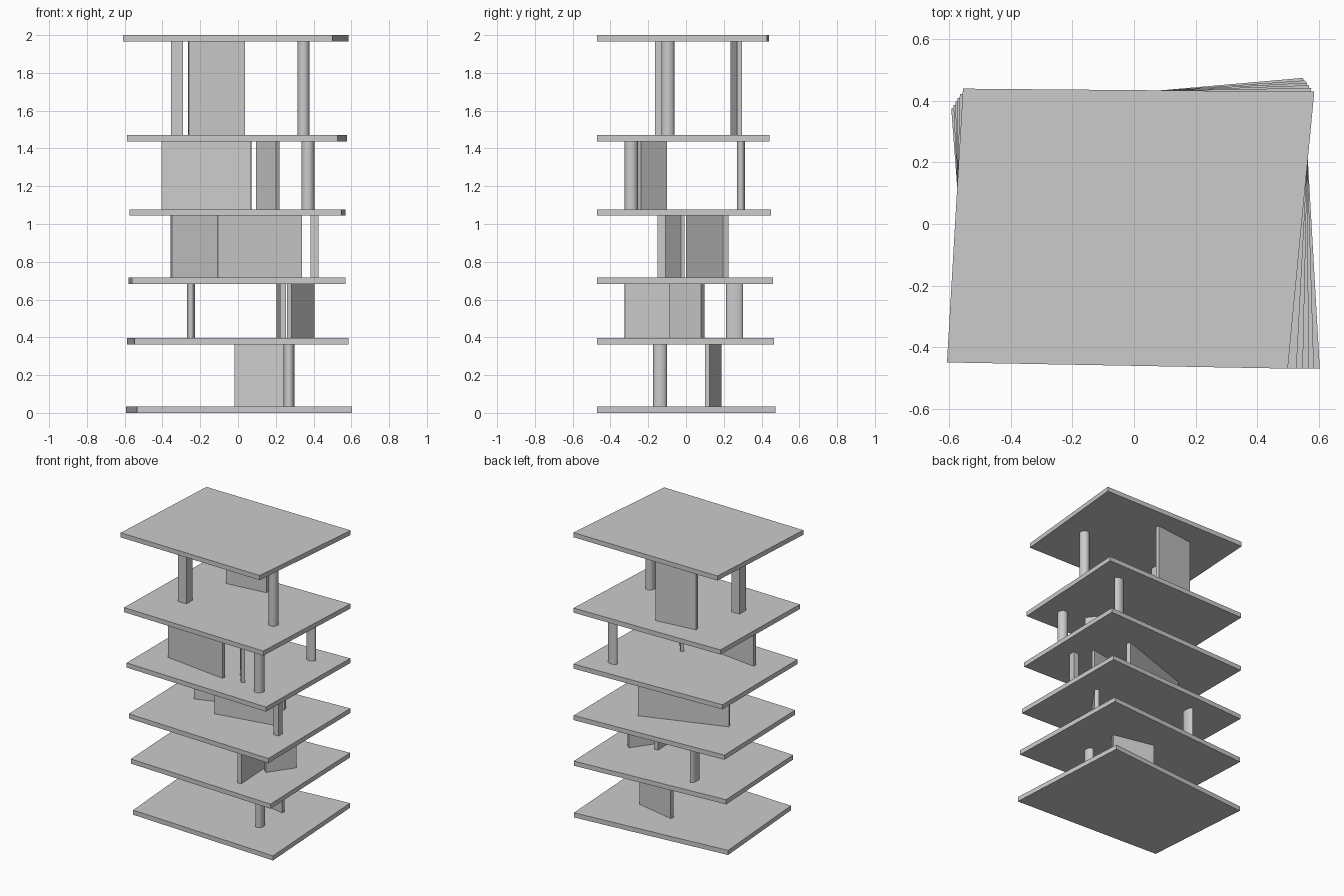
import bpy
import bmesh
import math
from mathutils import Vector

default_cube = bpy.data.objects.get("Cube")
if default_cube:
    bpy.data.objects.remove(default_cube, do_unlink=True)

# One plain grey for the whole tower
grey = bpy.data.materials.new("light_grey")
grey.use_nodes = True
colour = (0.6, 0.6, 0.6, 1.0)
grey.diffuse_color = colour
grey.node_tree.nodes["Principled BSDF"].inputs["Base Color"].default_value = colour

SLAB = 0.033
FLOOR_TOPS = [SLAB, 0.396, 0.716, 1.077, 1.47, 2.0]


def prism(name, outline, bottom, top, smooth=False):
    """Extrude a flat counter-clockwise outline from bottom to top."""
    bm = bmesh.new()
    face = bm.faces.new([bm.verts.new((p[0], p[1], bottom)) for p in outline])
    raised = bmesh.ops.extrude_face_region(bm, geom=[face])["geom"]
    moved = [item for item in raised if isinstance(item, bmesh.types.BMVert)]
    bmesh.ops.translate(bm, vec=(0, 0, top - bottom), verts=moved)
    bmesh.ops.recalc_face_normals(bm, faces=bm.faces)
    mesh = bpy.data.meshes.new(name)
    bm.to_mesh(mesh)
    bm.free()
    mesh.materials.append(grey)
    part = bpy.data.objects.new(name, mesh)
    bpy.context.collection.objects.link(part)
    if smooth:
        bpy.ops.object.select_all(action="DESELECT")
        part.select_set(True)
        bpy.context.view_layer.objects.active = part
        bpy.ops.object.shade_smooth_by_angle(angle=math.radians(40))
    return part


def storey_span(storey):
    """Heights of the gap between one floor slab and the next."""
    return FLOOR_TOPS[storey], FLOOR_TOPS[storey + 1] - SLAB


def wall(name, storey, start, end, thickness=0.025):
    """Thin upright panel along a centre line."""
    a, b = Vector(start), Vector(end)
    along = (b - a).normalized()
    side = Vector((-along.y, along.x)) * thickness / 2
    prism(name, [a - side, b - side, b + side, a + side], *storey_span(storey))


def column(name, storey, centre, radius_x, radius_y, sides=32):
    """Upright column with an oval section."""
    angles = [math.tau * i / sides for i in range(sides)]
    outline = [(centre[0] + radius_x * math.cos(a),
                centre[1] + radius_y * math.sin(a)) for a in angles]
    prism(name, outline, *storey_span(storey), smooth=True)


def post(name, storey, centre, width, depth):
    """Upright rectangular post."""
    corners = [(-1, -1), (1, -1), (1, 1), (-1, 1)]
    outline = [(centre[0] + sx * width / 2, centre[1] + sy * depth / 2)
               for sx, sy in corners]
    prism(name, outline, *storey_span(storey))


# Floor slabs: the outline shifts steadily from the lowest to the highest
lowest = [(-0.535, -0.415), (0.604, -0.47), (0.55, 0.475), (-0.594, 0.375)]
highest = [(-0.608, -0.45), (0.5, -0.47), (0.586, 0.43), (-0.556, 0.44)]
for number, top in enumerate(FLOOR_TOPS):
    blend = (top - SLAB) / (FLOOR_TOPS[-1] - SLAB)
    outline = [Vector(a).lerp(Vector(b), blend) for a, b in zip(lowest, highest)]
    prism(f"floor_slab_{number}", outline, top - SLAB, top)

# Ground storey
column("ground_column", 0, (0.27, -0.137), 0.028, 0.037)
wall("ground_wall", 0, (-0.015, 0.177), (0.277, 0.113))

# Second storey
column("second_column", 1, (-0.249, 0.258), 0.021, 0.045)
wall("second_long_wall", 1, (0.238, -0.325), (0.22, 0.02), 0.03)
wall("second_short_wall", 1, (0.272, -0.082), (0.392, 0.088), 0.03)

# Third storey
post("third_post", 2, (0.405, -0.13), 0.042, 0.042)
wall("third_front_wall", 2, (-0.108, -0.1), (0.337, -0.017), 0.02)
wall("third_back_wall", 2, (-0.353, 0.014), (0.225, 0.211), 0.03)

# Fourth storey
column("fourth_front_column", 3, (0.37, -0.29), 0.034, 0.035)
column("fourth_back_column", 3, (0.372, 0.291), 0.034, 0.021)
wall("fourth_front_wall", 3, (-0.403, -0.199), (0.07, -0.259))
wall("fourth_side_wall", 3, (0.211, -0.247), (0.105, -0.108))

# Top storey
column("top_column", 4, (0.347, -0.095), 0.032, 0.035)
post("top_post", 4, (-0.323, -0.13), 0.065, 0.07)
wall("top_wall", 4, (-0.262, 0.249), (0.035, 0.283))
